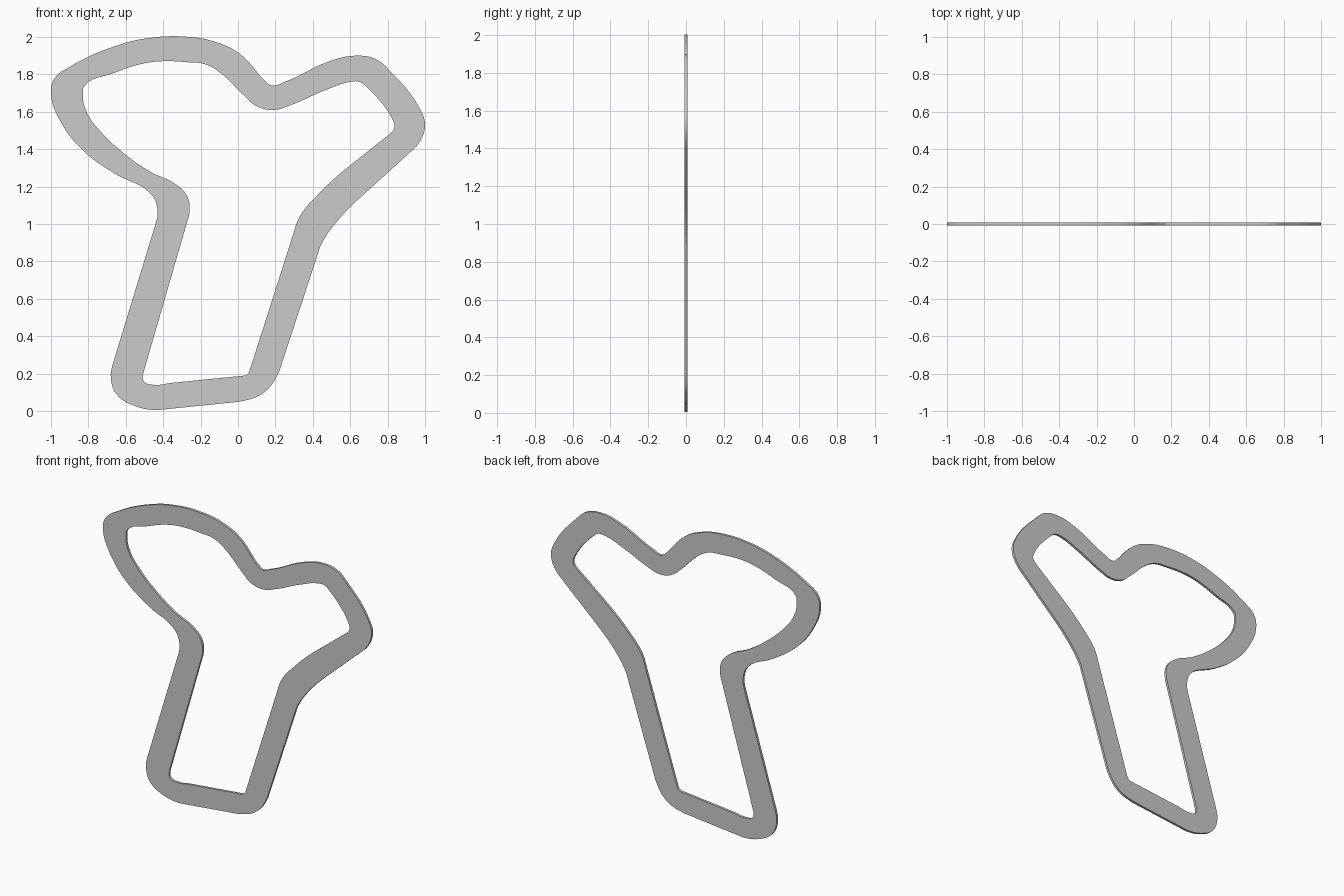
import bpy
import math

if "Cube" in bpy.data.objects:
    bpy.data.objects.remove(bpy.data.objects["Cube"])

# Outer and inner edges of the ring as (x, z) points
outer = [(-.68, .18), (-.65, .09), (-.56, .03), (-.43, .005), (.01, .05), (.14, .10),
         (.22, .21), (.44, .88), (.51, .99), (.63, 1.12), (.95, 1.41), (1, 1.52),
         (.97, 1.62), (.81, 1.82), (.74, 1.88), (.63, 1.9), (.49, 1.87), (.25, 1.76),
         (.18, 1.74), (.15, 1.76), (.01, 1.91), (-.11, 1.97), (-.26, 2), (-.47, 1.995),
         (-.66, 1.95), (-.90, 1.84), (-.98, 1.78), (-1, 1.7), (-.95, 1.55),
         (-.82, 1.385), (-.66, 1.27), (-.46, 1.155), (-.43, 1.07), (-.435, 1.02),
         (-.67, .25)]
inner = [(-.51, .19), (-.50, .155), (-.44, .14), (-.36, .15), (.04, .19), (.06, .21),
         (.29, .93), (.33, 1.04), (.43, 1.16), (.57, 1.29), (.81, 1.48), (.835, 1.51),
         (.83, 1.55), (.68, 1.74), (.65, 1.76), (.60, 1.76), (.465, 1.715),
         (.28, 1.635), (.19, 1.61), (.10, 1.63), (.04, 1.68), (-.11, 1.82),
         (-.18, 1.855), (-.27, 1.865), (-.41, 1.87), (-.52, 1.855), (-.67, 1.805),
         (-.82, 1.74), (-.83, 1.7), (-.81, 1.6), (-.74, 1.5), (-.60, 1.37),
         (-.47, 1.28), (-.33, 1.21), (-.27, 1.145), (-.26, 1.06), (-.275, 1.0)]


def add_loop(curve, points):
    """Closed smooth outline whose long spans stay straight."""
    spline = curve.splines.new('BEZIER')
    spline.bezier_points.add(len(points) - 1)
    spline.use_cyclic_u = True
    spline.resolution_u = 6
    for bp, (x, z) in zip(spline.bezier_points, points):
        bp.co = (x, z, 0)
        bp.handle_left_type = bp.handle_right_type = 'AUTO'
    for i, p in enumerate(points):
        j = (i + 1) % len(points)
        if math.dist(p, points[j]) > 0.3:
            spline.bezier_points[i].handle_right_type = 'VECTOR'
            spline.bezier_points[j].handle_left_type = 'VECTOR'


# Flat track ring, filled between both edges and given a thin depth
curve = bpy.data.curves.new("track_ring", 'CURVE')
curve.dimensions = '2D'
curve.fill_mode = 'BOTH'
curve.extrude = 0.008
add_loop(curve, outer)
add_loop(curve, inner)
ring = bpy.data.objects.new("track_ring", curve)
ring.rotation_euler.x = math.pi / 2
bpy.context.collection.objects.link(ring)

# Turn into a mesh with smooth side walls and crisp rims
bpy.context.view_layer.objects.active = ring
ring.select_set(True)
bpy.ops.object.convert(target='MESH')
bpy.ops.object.shade_smooth_by_angle(angle=math.radians(30))
